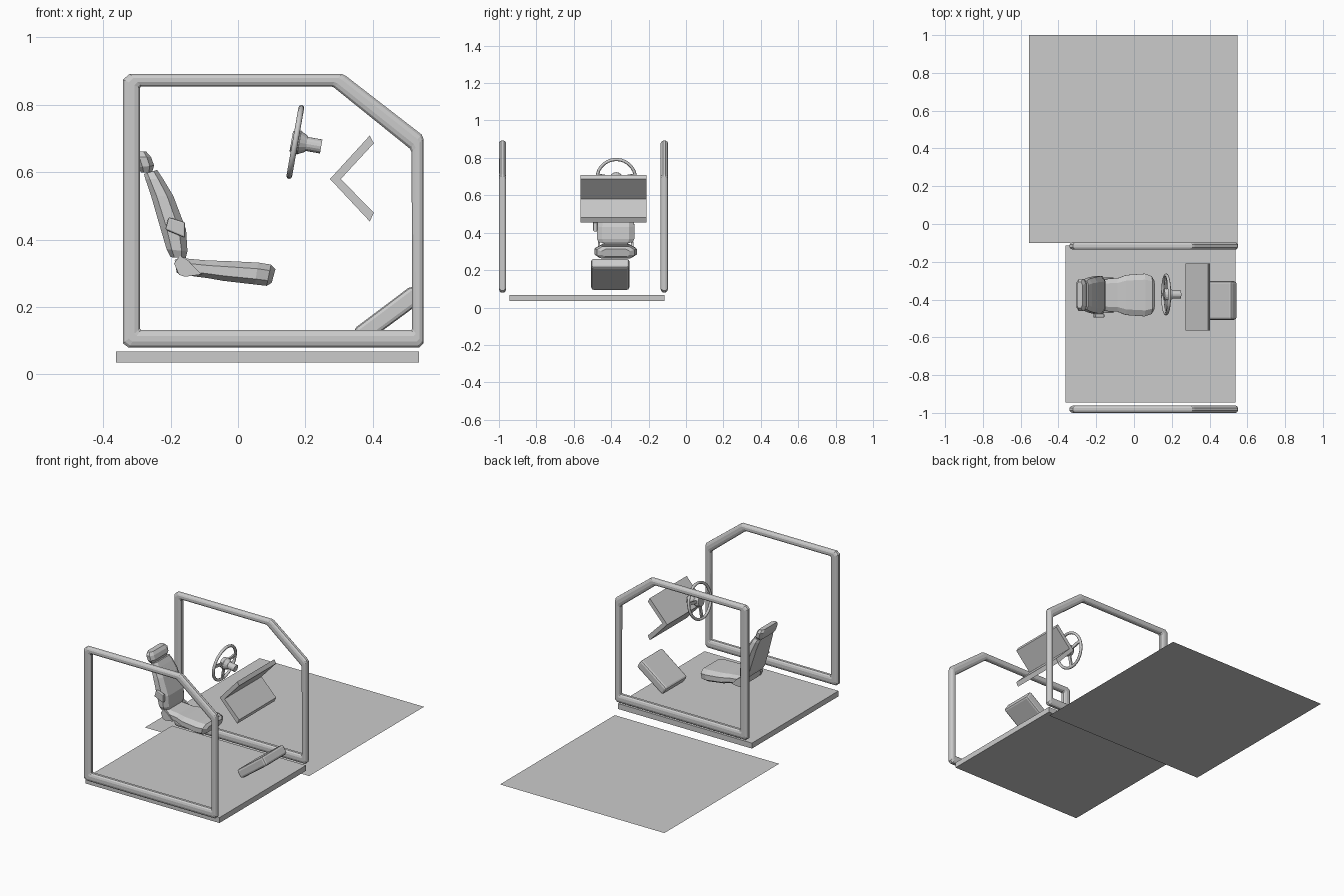
import bpy, bmesh, math
from mathutils import Matrix, Vector

if "Cube" in bpy.data.objects:
    bpy.data.objects.remove(bpy.data.objects["Cube"])

SOFT = [(0, .78), (.25, 1), (.72, 1), (1, .72)]
TUBE = [(0, .4), (.12, .8), (.33, 1), (.67, 1), (.88, .8), (1, .4)]


def finish(name, bm):
    bmesh.ops.recalc_face_normals(bm, faces=bm.faces)
    me = bpy.data.meshes.new(name)
    bm.to_mesh(me)
    bm.free()
    ob = bpy.data.objects.new(name, me)
    bpy.context.collection.objects.link(ob)
    return ob


def loft(name, sections, yc, ring=SOFT, closed=False):
    """Skin sections (ax, az, bx, bz, half_width); each ring spans A to B in xz."""
    bm = bmesh.new()
    loop = [(t, w) for t, w in ring] + [(t, -w) for t, w in reversed(ring)]
    rings = [[bm.verts.new((ax + (bx - ax) * t, yc + w * hw, az + (bz - az) * t))
              for t, w in loop] for ax, az, bx, bz, hw in sections]
    n = len(loop)
    for i in range(len(rings) - (0 if closed else 1)):
        a, b = rings[i], rings[(i + 1) % len(rings)]
        for k in range(n):
            bm.faces.new((a[k], a[(k + 1) % n], b[(k + 1) % n], b[k]))
    if not closed:
        bm.faces.new(rings[0])
        bm.faces.new(rings[-1])
    return finish(name, bm)


def prism(name, pts, y0, y1, bevel=0):
    bm = bmesh.new()
    a = [bm.verts.new((x, y0, z)) for x, z in pts]
    b = [bm.verts.new((x, y1, z)) for x, z in pts]
    bm.faces.new(a)
    bm.faces.new(b)
    for i in range(len(pts)):
        j = (i + 1) % len(pts)
        bm.faces.new((a[i], a[j], b[j], b[i]))
    if bevel:
        bmesh.ops.recalc_face_normals(bm, faces=bm.faces)
        bmesh.ops.bevel(bm, geom=bm.edges[:], offset=bevel, segments=2,
                        profile=.5, affect='EDGES')
    return finish(name, bm)


# Ground sheet and cab floor
bm = bmesh.new()
bm.faces.new([bm.verts.new(p) for p in
              ((-.555, -.1, 0), (.548, -.1, 0), (.548, 1, 0), (-.555, 1, 0))])
finish("ground_sheet", bm)
prism("cab_floor", [(-.362, .035), (.537, .035), (.537, .068), (-.362, .068)], -.945, -.115)

# Side door frames: outer and inner corner pairs swept into a closed tube
FRAME = [(-.325, .08, -.288, .132, 1), (.538, .08, .515, .132, 1),
         (.55, .092, .517, .136, 1), (.55, .7, .515, .66, 1),
         (.545, .712, .51, .67, 1), (.32, .886, .284, .852, 1),
         (.308, .892, .276, .855, 1), (-.322, .892, -.286, .855, 1),
         (-.341, .875, -.291, .85, 1), (-.341, .092, -.291, .136, 1)]
for side, yc in (("near", -.981), ("far", -.116)):
    loft(side + "_door_frame", [s[:4] + (.019,) for s in FRAME], yc, TUBE, True)

# Seat
SY = -.376
loft("seat_cushion", [(-.182, .302, -.188, .34, .075), (-.168, .296, -.176, .346, .085),
                      (-.09, .286, -.088, .338, .088), (-.045, .278, -.04, .337, .106),
                      (.05, .267, .06, .332, .113), (.085, .263, .098, .326, .1),
                      (.1, .272, .111, .312, .075)], SY)
loft("seat_back", [(-.2, .348, -.155, .346, .09), (-.212, .372, -.15, .365, .1),
                   (-.232, .44, -.154, .43, .1), (-.258, .53, -.192, .53, .093),
                   (-.275, .58, -.222, .58, .085), (-.279, .595, -.24, .607, .075)], SY)
loft("headrest", [(-.288, .6, -.256, .597, .07), (-.295, .615, -.249, .62, .083),
                  (-.304, .645, -.258, .645, .085), (-.302, .662, -.272, .661, .07)], SY)
prism("seat_armrest", [(-.206, .467), (-.157, .452), (-.157, .405), (-.216, .43)], -.496, -.474, .005)
for side, y in (("right", SY - .094), ("left", SY + .083)):
    prism(side + "_seat_hinge", [(-.19, .33), (-.172, .352), (-.15, .34), (-.108, .297),
                                 (-.158, .29), (-.175, .296)], y, y + .011)

# Footrest pad, tilted
prism("footrest_pad", [(.342, .134), (.374, .09), (.547, .217), (.515, .264)], -.507, -.303, .012)

# Folded dashboard panel
prism("dashboard_panel", [(.273, .58), (.391, .709), (.403, .686), (.305, .58),
                          (.403, .48), (.391, .454)], -.565, -.21)

# Steering wheel, tilted about its centre
TILT = Matrix.Translation((.17, -.373, .69)) @ Matrix.Rotation(math.radians(100), 4, 'Y')
bpy.ops.mesh.primitive_torus_add(major_segments=28, minor_segments=8,
                                 major_radius=.103, minor_radius=.0085)
rim = bpy.context.object
rim.name = "steering_rim"
rim.matrix_world = TILT
bpy.ops.object.shade_smooth_by_angle(angle=math.radians(50))
for name, z, depth, r1, r2 in (("steering_hub", .0, .024, .03, .036),
                               ("steering_boss", .022, .024, .036, .024),
                               ("steering_column", .055, .046, .021, .021)):
    bm = bmesh.new()
    bmesh.ops.create_cone(bm, cap_ends=True, segments=16, radius1=r1, radius2=r2, depth=depth,
                          matrix=TILT @ Matrix.Translation((0, 0, z)))
    finish(name, bm)
for i, deg in enumerate((0, 100, -100)):
    bm = bmesh.new()
    bmesh.ops.create_cube(bm, size=1, matrix=TILT @ Matrix.Rotation(math.radians(deg), 4, 'Z')
                          @ Matrix.Translation((.064, 0, .002)) @ Matrix.Diagonal((.08, .018, .009, 1)))
    finish(f"steering_spoke_{i + 1}", bm)
